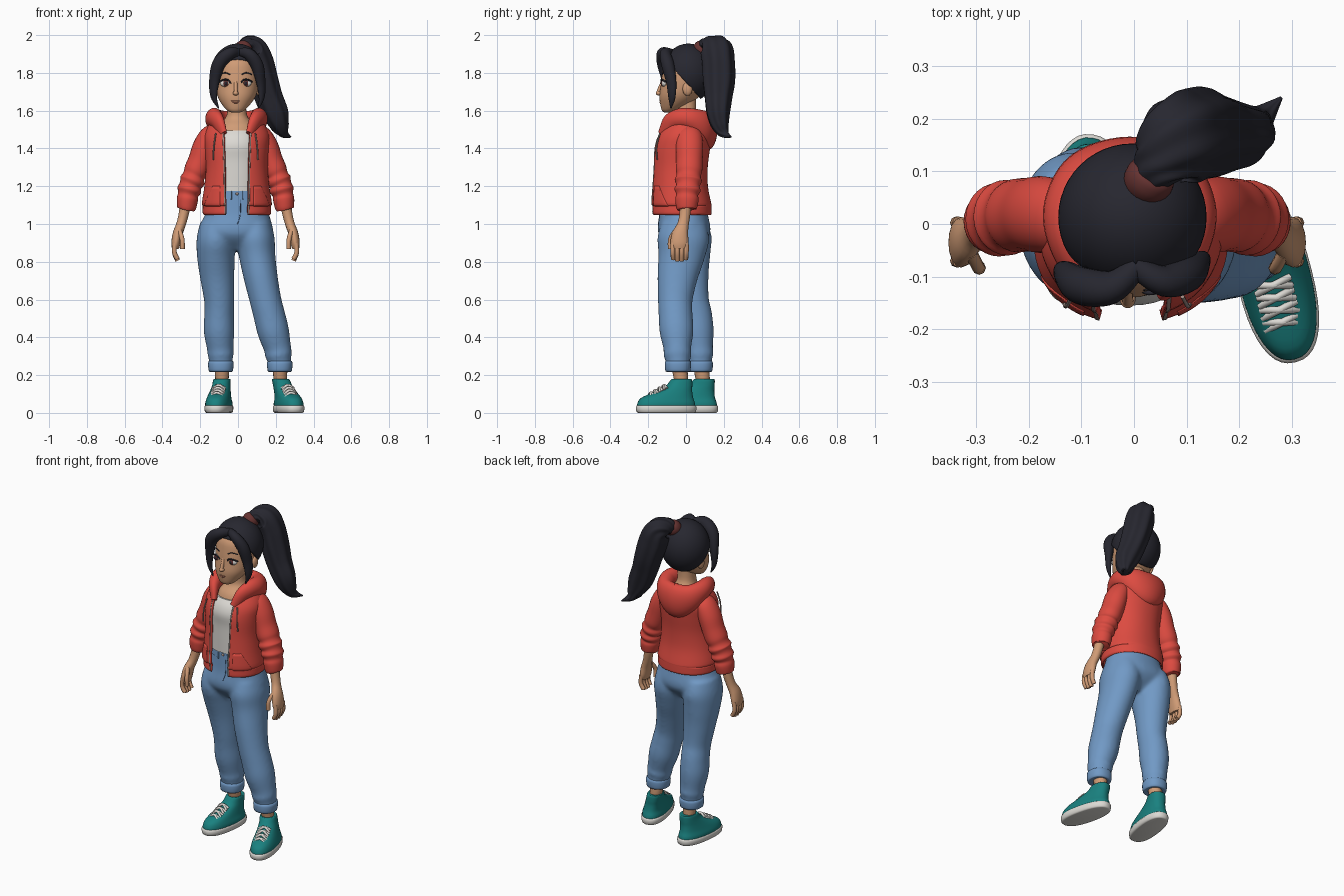
import bpy, bmesh, math
from mathutils import Vector, Matrix

def mat(name, r, g, b):
    m = bpy.data.materials.new(name)
    m.diffuse_color = (r, g, b, 1)
    return m

HAIR = mat("black_hair", .02, .02, .029)
SKIN = mat("tan_skin", .63, .33, .18)
RED = mat("red_fleece", .72, .07, .052)
DENIM = mat("blue_denim", .165, .32, .56)
WHITE = mat("off_white", .72, .70, .66)
TEAL = mat("teal_canvas", .01, .22, .215)
MAROON = mat("maroon_band", .13, .032, .03)
LIP = mat("rose_lips", .46, .17, .11)
NAVY = mat("dark_seam", .05, .10, .20)
GREY = mat("grey_cord", .36, .27, .24)

# ---------- helpers ----------
def smooth_path(st, k):
    """Catmull-Rom interpolation of stations (any number of values each)."""
    out = []
    for i in range(len(st) - 1):
        a, b, c, d = st[max(i - 1, 0)], st[i], st[i + 1], st[min(i + 2, len(st) - 1)]
        for j in range(k):
            t = j / k
            out.append([.5 * (2 * q + (r - p) * t + (2 * p - 5 * q + 4 * r - s) * t * t
                              + (3 * q - p - 3 * r + s) * t ** 3) for p, q, r, s in zip(a, b, c, d)])
    return out + [list(st[-1])]

def bridge(rings, wrap=True):
    n = len(rings[0])
    verts = [v for r in rings for v in r]
    faces = [(i * n + j, i * n + (j + 1) % n, (i + 1) * n + (j + 1) % n, (i + 1) * n + j)
             for i in range(len(rings) - 1) for j in range(n if wrap else n - 1)]
    if wrap:
        faces += [tuple(range(n)), tuple(range(len(verts) - n, len(verts)))]
    return verts, faces

def tube(st, ref=(0, 1, 0), k=4, n=16, lobes=0, amp=0, centre=None):
    """Stations x,y,z,a,b: a is the radius along ref (or away from centre), b across it."""
    s = smooth_path(st, k)
    P = [Vector(q[:3]) for q in s]
    rings = []
    for i, p in enumerate(P):
        t = (P[min(i + 1, len(P) - 1)] - P[max(i - 1, 0)]).normalized()
        u = p - Vector(centre) if centre else Vector(ref)
        u = (u - t * u.dot(t)).normalized()
        v = t.cross(u)
        a, b = max(s[i][3], .001), max(s[i][4], .001)
        ring = []
        for j in range(n):
            h = 2 * math.pi * j / n
            m = 1 + amp * math.cos(lobes * h)
            ring.append(p + (u * a * math.cos(h) + v * b * math.sin(h)) * m)
        rings.append(ring)
    return bridge(rings)

def cord(pts, r, **kw):
    return tube([(*p, r, r) for p in pts], n=8, **kw)

def loft(st, k=4, n=40, p=2.2):
    """Horizontal slices cx,cy,z,rx,ry and optionally an arc a0,a1 measured from the front."""
    rings, arc = [], len(st[0]) > 5
    for q in smooth_path(st, k):
        a0, a1 = q[5:7] if arc else (0, 2 * math.pi)
        ring = []
        for j in range(n):
            h = a0 + (a1 - a0) * j / (n - 1 if arc else n)
            s, c = math.sin(h), math.cos(h)
            ring.append(Vector((q[0] + max(q[3], .001) * math.copysign(abs(s) ** (2 / p), s),
                                q[1] - max(q[4], .001) * math.copysign(abs(c) ** (2 / p), c), q[2])))
        rings.append(ring)
    return bridge(rings, not arc)

def ball(c, r, n=24, m=14):
    return loft([(c[0], c[1], c[2] - r[2] * math.cos(math.pi * i / m),
                  r[0] * math.sin(math.pi * i / m), r[1] * math.sin(math.pi * i / m))
                 for i in range(m + 1)], 1, n, 2)

def xf(geo, M):
    return [M @ v for v in geo[0]], geo[1]

MIR = Matrix.Translation((-.026, 0, 0)) @ Matrix.Scale(-1, 4, (1, 0, 0))

def obj(name, material, *geos, thick=0, voxel=0, cut=None):
    verts, faces = [], []
    for v, f in geos:
        o = len(verts)
        verts += [tuple(p) for p in v]
        faces += [tuple(i + o for i in q) for q in f]
    me = bpy.data.meshes.new(name)
    me.from_pydata(verts, [], faces)
    bm = bmesh.new()
    bm.from_mesh(me)
    bmesh.ops.recalc_face_normals(bm, faces=bm.faces)
    if cut:
        bmesh.ops.bisect_plane(bm, geom=bm.verts[:] + bm.edges[:] + bm.faces[:],
                               plane_co=cut[0], plane_no=cut[1], clear_inner=True)
    bm.to_mesh(me)
    bm.free()
    me.materials.append(material)
    me.shade_smooth()
    me.set_sharp_from_angle(angle=math.radians(50))
    ob = bpy.data.objects.new(name, me)
    bpy.context.collection.objects.link(ob)
    if thick:
        s = ob.modifiers.new("thickness", 'SOLIDIFY')
        s.thickness, s.offset = thick, (-1 if cut else 0)
    if voxel:
        r = ob.modifiers.new("blend", 'REMESH')
        r.mode, r.voxel_size, r.use_smooth_shade = 'VOXEL', voxel, True
        s = ob.modifiers.new("soften", 'SMOOTH')
        s.factor, s.iterations = .5, 14

# ---------- jeans ----------
hips = loft([(-.005, -.018, 1.18, .14, .117), (-.005, -.016, 1.12, .15, .121), (-.005, -.012, 1.05, .17, .128),
             (-.012, -.01, .97, .198, .14), (-.013, -.01, .92, .19, .12), (-.012, -.01, .86, .14, .06)])
LEG_L = [(.085, -.012, 1.0, .12, .09), (.092, -.015, .92, .137, .102), (.102, -.025, .83, .123, .096),
         (.12, -.045, .72, .107, .09), (.145, -.057, .6, .092, .084), (.165, -.055, .52, .09, .084),
         (.187, -.05, .43, .09, .084), (.21, -.046, .34, .073, .072), (.214, -.045, .31, .075, .072),
         (.219, -.043, .275, .065, .063), (.22, -.042, .23, .065, .064)]
LEG_R = [(-.11, -.005, 1.0, .12, .09), (-.117, .0, .92, .137, .102), (-.117, .01, .83, .12, .1),
         (-.11, .022, .72, .098, .091), (-.1, .035, .6, .086, .08), (-.1, .05, .52, .088, .079),
         (-.1, .06, .43, .087, .081), (-.094, .07, .34, .073, .07), (-.092, .072, .31, .074, .07),
         (-.091, .073, .275, .064, .062), (-.09, .074, .23, .064, .063)]
obj("jeans", DENIM, hips, tube(LEG_L, n=32), tube(LEG_R, n=32), voxel=.009)
for side, x, y in (("left", .221, -.043), ("right", -.091, .073)):
    obj(side + "_jeans_cuff", DENIM, loft([(x, y, .218, .056, .057), (x, y, .22, .063, .065),
        (x, y, .245, .067, .069), (x, y, .272, .066, .068), (x, y, .276, .056, .057)], 2))
obj("waistband", DENIM, loft([(-.005, -.02, 1.135, .148, .121), (-.005, -.02, 1.185, .144, .12)], 2),
    *[cord([(x, -.138, 1.185), (x, -.14, 1.13)], .005) for x in (-.038, .028)])
obj("fly_seam", NAVY, cord([(.012, -.139, 1.13), (.012, -.14, 1.05), (-.003, -.147, 1.0)], .002))
obj("jeans_button", GREY, ball((-.005, -.142, 1.16), (.008, .005, .008), 12, 6))

# ---------- shoes and ankles ----------
for side, x, y, turn, ax in (("left", .248, -.025, 14, .224), ("right", -.09, .09, -8, -.085)):
    M = Matrix.Translation((x, y, 0)) @ Matrix.Rotation(math.radians(turn), 4, 'Z')
    obj(side + "_ankle", SKIN, tube([((ax + x) / 2, y + .002, .135, .032, .03), (ax, y - .002, .185, .038, .036),
                                     (ax, y - .012, .26, .042, .04)]))
    d = (ax - x) * .85
    obj(side + "_shoe", TEAL, xf(loft([(0, -.082, .03, .067, .157), (0, -.082, .052, .068, .155),
        (.1 * d, -.076, .08, .061, .14), (.4 * d, -.038, .115, .053, .098), (.7 * d, -.008, .145, .048, .07),
        (d, .006, .176, .045, .056), (d, .006, .178, .037, .046)], p=2.3), M))
    obj(side + "_sole", WHITE, xf(loft([(0, -.08, 0, .06, .15), (0, -.082, .006, .069, .16),
        (0, -.082, .032, .072, .163), (0, -.082, .04, .066, .156)], 2, p=2.4), M))
    laces = []
    for i in range(4):
        ly = -.085 - .024 * i
        lz = .115 + .55 * (ly + .13)
        for s in (-1, 1):
            laces.append(xf(cord([(-.034 * s + .3 * d, ly, lz - .01), (.3 * d, ly - .008, lz + .007),
                                  (.034 * s + .3 * d, ly - .016, lz - .018)], .007), M))
    obj(side + "_laces", WHITE, *laces)

# ---------- shirt and neck ----------
obj("shirt", WHITE, loft([(-.008, -.035, 1.175, .135, .112), (-.008, -.038, 1.25, .13, .11),
    (-.008, -.038, 1.34, .135, .111), (-.008, -.035, 1.41, .135, .12), (-.008, -.028, 1.46, .125, .112),
    (-.008, -.018, 1.495, .105, .096)]))
obj("neck", SKIN, loft([(-.006, -.012, 1.47, .11, .102), (-.006, -.005, 1.52, .095, .09),
    (-.006, .005, 1.56, .062, .066), (-.006, .0, 1.6, .05, .054), (-.006, .0, 1.68, .05, .055)]))

# ---------- jacket: rows of cy, z, rx, ry and half the front opening ----------
BODY = [(-.022, 1.055, .17, .15, .052), (-.024, 1.06, .174, .153, .052), (-.024, 1.098, .174, .152, .052),
        (-.028, 1.112, .178, .154, .053), (-.034, 1.2, .165, .143, .055), (-.032, 1.3, .157, .14, .057),
        (-.024, 1.4, .163, .144, .06), (-.012, 1.465, .166, .137, .062), (0, 1.52, .143, .116, .066),
        (.01, 1.57, .105, .095, .074)]

def body_arc(rows, grow, f):
    out = []
    for cy, z, rx, ry, gap in rows:
        a0, a1 = f(math.asin(gap / rx), z)
        out.append((-.006, cy, z, rx + grow, ry + grow, a0, a1))
    return out

obj("jacket_body", RED, loft(body_arc(BODY, 0, lambda a, z: (a, 2 * math.pi - a)), n=72, p=2.15), thick=.014)
for side, s in (("left", 1), ("right", -1)):
    obj(side + "_zipper", GREY, loft(body_arc(BODY[:-1], .004, lambda a, z: (s * a, s * (a + .045))), n=4, p=2.15),
        thick=.009)
    obj(side + "_pocket", RED, loft(body_arc(BODY[2:5], .005, lambda a, z: (s * (a + .17),
        s * (1.15 - 3.5 * (z - 1.1)))), n=14, p=2.15), thick=.01)

# hood lying round the neck and down the back
half = [(.07, -.125, 1.475, .028, .016), (.096, -.085, 1.538, .044, .03), (.114, -.03, 1.56, .052, .042),
        (.116, .03, 1.553, .06, .048), (.08, .09, 1.522, .083, .052)]
hood = half + [(0, .113, 1.496, .105, .053)] + [(-q[0], *q[1:]) for q in reversed(half)]
obj("hood", RED, xf(tube(hood, ref=(0, 0, 1), k=6, n=24), Matrix.Translation((-.008, 0, 0))))

string = cord([(.092, -.138, 1.48), (.102, -.156, 1.41), (.106, -.153, 1.34)], .004)
obj("drawstrings", GREY, string, xf(string, MIR))

# ---------- sleeves and hands ----------
sleeve = tube([(.09, .015, 1.49, .05, .04), (.122, .016, 1.468, .068, .054), (.15, .018, 1.41, .073, .063),
               (.173, .018, 1.34, .07, .063), (.195, .016, 1.285, .07, .064), (.208, .014, 1.255, .064, .058),
               (.216, .012, 1.23, .072, .067), (.226, .01, 1.205, .062, .058), (.232, .008, 1.18, .07, .064),
               (.238, .006, 1.155, .058, .054), (.242, .005, 1.13, .062, .056), (.246, .003, 1.085, .055, .05),
               (.247, .003, 1.077, .048, .042)], n=28)
palm = tube([(.25, 0, 1.13, .03, .03), (.26, -.005, 1.06, .029, .027), (.275, -.015, 1.0, .03, .025),
             (.293, -.03, .95, .042, .026), (.303, -.035, .9, .048, .024), (.305, -.035, .87, .04, .019)])
fingers = [cord([(.307, -.07 + .024 * i, .9), (.311, -.07 + .024 * i, .85),
                 (.294, -.067 + .022 * i, .802 + .008 * abs(i - 1.5))], .0125) for i in range(4)]
thumb = cord([(.284, -.055, .965), (.27, -.082, .92), (.268, -.083, .868)], .0125)
for side, T in (("left", Matrix()), ("right", MIR)):
    obj(side + "_sleeve", RED, xf(sleeve, T))
    obj(side + "_hand", SKIN, *[xf(g, T) for g in [palm, thumb] + fingers])

# ---------- head and face ----------
obj("head", SKIN, loft([(-.012, -.095, 1.59, .02, .018), (-.012, -.086, 1.602, .046, .042),
    (-.01, -.055, 1.64, .08, .082), (-.007, -.033, 1.68, .102, .107), (-.005, -.012, 1.73, .113, .122),
    (-.004, .002, 1.8, .116, .128), (-.003, .006, 1.86, .104, .118), (-.003, .01, 1.92, .06, .07)], p=2.1))
ear = ball((.11, .008, 1.715), (.016, .026, .036))
obj("ears", SKIN, ear, xf(ear, Matrix.Scale(-1, 4, (1, 0, 0))))
obj("nose", SKIN, ball((-.012, -.142, 1.692), (.015, .018, .012)),
    tube([(-.012, -.122, 1.755, .01, .01), (-.012, -.137, 1.72, .011, .01), (-.012, -.148, 1.694, .01, .011)]))
obj("lips", LIP, ball((-.012, -.131, 1.651), (.028, .01, .005)), ball((-.012, -.13, 1.643), (.021, .01, .006)))
FACE = Matrix.Translation((-.024, 0, 0)) @ Matrix.Scale(-1, 4, (1, 0, 0))
for name, m, g in (("eyeballs", WHITE, ball((.044, -.113, 1.745), (.027, .016, .019))),
                   ("irises", MAROON, ball((.042, -.12, 1.745), (.016, .012, .017))),
                   ("pupils", HAIR, ball((.041, -.126, 1.745), (.009, .008, .011))),
                   ("eyelashes", HAIR, cord([(.014, -.125, 1.745), (.028, -.131, 1.762), (.05, -.126, 1.764),
                                             (.076, -.108, 1.752)], .0045, ref=(0, 0, 1))),
                   ("eyebrows", HAIR, cord([(.018, -.124, 1.79), (.042, -.121, 1.801), (.073, -.104, 1.792)],
                                           .003, ref=(0, 0, 1)))):
    obj(name, m, g, xf(g, FACE))

# ---------- hair ----------
obj("hair_cap", HAIR, ball((-.003, .013, 1.8), (.141, .14, .155), 48, 28), thick=.03,
    cut=((0, -.11, 1.872), (0, .19, .17)))
obj("right_front_lock", HAIR, tube([(.008, -.08, 1.91, .018, .02), (-.042, -.12, 1.902, .034, .03),
    (-.098, -.118, 1.853, .036, .036), (-.124, -.1, 1.765, .026, .032), (-.128, -.095, 1.675, .015, .022),
    (-.102, -.1, 1.612, .003, .003)], centre=(0, 0, 1.78), k=6, n=20))
obj("left_front_lock", HAIR, tube([(.0, -.08, 1.91, .018, .02), (.055, -.108, 1.9, .032, .028),
    (.1, -.096, 1.842, .034, .034), (.121, -.078, 1.75, .022, .029), (.125, -.075, 1.67, .014, .02),
    (.108, -.08, 1.612, .003, .003)], centre=(0, 0, 1.78), k=6, n=20))
obj("ponytail", HAIR, tube([(.025, .08, 1.92, .03, .03), (.048, .118, 1.945, .055, .045),
    (.082, .155, 1.928, .085, .068), (.105, .168, 1.86, .086, .08), (.135, .172, 1.76, .084, .076),
    (.163, .17, 1.67, .072, .072), (.198, .17, 1.585, .06, .068), (.222, .18, 1.525, .046, .048),
    (.243, .202, 1.48, .026, .024), (.28, .24, 1.46, .003, .003)], k=8, n=56, lobes=7, amp=.05),
    tube([(.16, .17, 1.65, .05, .04), (.178, .18, 1.57, .035, .032), (.2, .185, 1.505, .022, .022),
          (.24, .18, 1.465, .003, .003)]))
obj("hair_band", MAROON, tube([(.018, .068, 1.905, .036, .036), (.022, .075, 1.913, .045, .045),
    (.03, .086, 1.927, .048, .048), (.037, .095, 1.938, .044, .044), (.04, .099, 1.942, .036, .036)], n=24))
